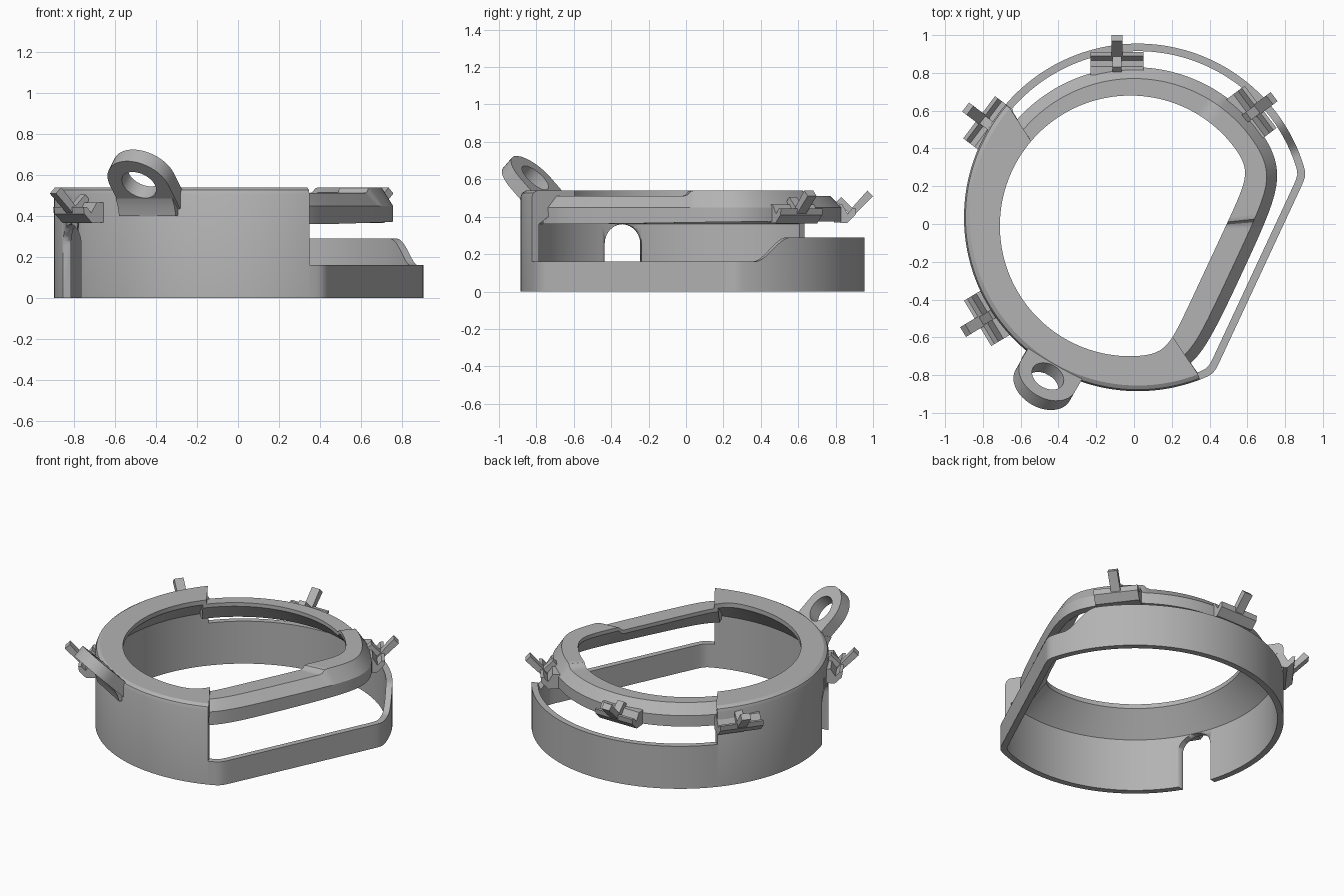
import bpy, bmesh
from math import sin, cos, radians, pi
from mathutils import Vector, Matrix

cube = bpy.data.objects.get("Cube")
if cube:
    bpy.data.objects.remove(cube)

grey = bpy.data.materials.new("plain_grey")
grey.use_nodes = True
grey.diffuse_color = (0.45, 0.45, 0.45, 1)
grey.node_tree.nodes["Principled BSDF"].inputs["Base Color"].default_value = (0.45, 0.45, 0.45, 1)

TALL_START, TALL_END = 139.5, 291
FLAT = radians(-25)                      # direction the flat side faces
WALL_C, HOLE_C, RIM_C = (0.02, 0.035), (-0.02, -0.01), (0, 0)


def finish(name, bm, angle=30):
    bmesh.ops.recalc_face_normals(bm, faces=bm.faces)
    me = bpy.data.meshes.new(name)
    bm.to_mesh(me)
    bm.free()
    ob = bpy.data.objects.new(name, me)
    bpy.context.collection.objects.link(ob)
    me.materials.append(grey)
    bpy.ops.object.select_all(action='DESELECT')
    ob.select_set(True)
    bpy.context.view_layer.objects.active = ob
    bpy.ops.object.shade_smooth_by_angle(angle=radians(angle))
    return ob


def loft(name, sections):
    """Closed sections joined into a capped solid."""
    bm = bmesh.new()
    rows = [[bm.verts.new(p) for p in s] for s in sections]
    n = len(rows[0])
    for a, b in zip(rows, rows[1:]):
        for i in range(n):
            bm.faces.new((a[i], a[(i + 1) % n], b[(i + 1) % n], b[i]))
    bm.faces.new(rows[0])
    bm.faces.new(rows[-1])
    return finish(name, bm)


def slab(name, profile, width, matrix):
    """Profile in local x, z extruded along local y."""
    ends = [[matrix @ Vector((x, s * width / 2, z)) for x, z in profile] for s in (-1, 1)]
    return loft(name, ends)


def edge(deg, centre, radius, flat, p):
    """Point on a circle cut by the flat side, with a rounded corner."""
    t = radians(deg)
    d = flat - centre[0] * cos(FLAT) - centre[1] * sin(FLAT)
    c = cos(t - FLAT)
    r = radius
    if c > 0.05:
        r = (radius ** -p + (d / c) ** -p) ** (-1 / p)
    return centre[0] + r * cos(t), centre[1] + r * sin(t)


def wall(deg, inset=0.0):
    return edge(deg, WALL_C, 0.92 - inset, 0.719 - inset, 90)


def hole(deg):
    return edge(deg, HOLE_C, 0.69, 0.445, 16)


def span(a, b, step=2):
    n = round((b - a) / step)
    return [a + (b - a) * i / n for i in range(n + 1)]


def ramp(v, a, b):
    t = min(1, max(0, (v - a) / (b - a)))
    return t * t * (3 - 2 * t)


# Tall wall with the inward top flange
sections = []
for a in span(TALL_START, TALL_END):
    o, m, c, h, i = wall(a), wall(a, 0.008), wall(a, 0.03), hole(a), wall(a, 0.04)
    sections.append([(*o, 0), (*o, 0.505), (*m, 0.527), (*c, 0.54), (*h, 0.54),
                     (*h, 0.51), (*i, 0.36), (*i, 0)])
tall_wall = loft("tall_wall", sections)

# Arched notch through the wall
arch = [(-0.105, -0.1), (0.105, -0.1)] + [
    (0.105 * cos(pi * k / 20), 0.255 + 0.105 * sin(pi * k / 20)) for k in range(21)]
cutter = slab("notch_cutter", arch, 0.3,
              Matrix.Translation((-0.82, -0.345, 0)) @ Matrix.Rotation(radians(100), 4, 'Z'))
cutter.hide_render = True
mod = tall_wall.modifiers.new("notch", 'BOOLEAN')
mod.object = cutter
mod.solver = 'EXACT'
bpy.context.view_layer.objects.active = tall_wall
bpy.ops.object.select_all(action='DESELECT')
tall_wall.select_set(True)
bpy.ops.object.modifier_apply(modifier=mod.name)
bpy.data.objects.remove(cutter)

# Low wall, stepping up to the back in an S curve
sections = []
for a in span(TALL_END - 360, TALL_START, 1.5):
    o, i = wall(a), wall(a, 0.04)
    z = 0.16 + 0.13 * (ramp(o[1], 0.37, 0.56) if a > 0 else 0)
    sections.append([(*o, 0), (*o, z), (*i, z), (*i, 0)])
loft("low_wall", sections)

# Upper rim over the opening, raised at the corner
sections = []
for a in span(TALL_END - 362, TALL_START + 2, 1.5):
    o = edge(a, RIM_C, 0.83, 0.63, 12)
    m = edge(a, RIM_C, 0.77, 0.57, 14)
    u = edge(a, RIM_C, 0.78, 0.58, 12)
    h = hole(a)
    z = 0.512 + 0.028 * ramp(a, 0, 3) * (1 - ramp(a, 54, 57))
    low = 0.36 + 0.015 * ramp(o[1], -0.75, 0.6)
    sections.append([(*o, low), (*o, 0.45), (*m, z), (*h, z), (*h, z - 0.025), (*u, low)])
loft("upper_rim", sections)

# Four clips: grooved base, slanted arm and inner peg
base = [(-0.07, 0.37), (0.0, 0.365), (0.045, 0.41), (0.05, 0.445), (0.03, 0.445),
        (0.005, 0.415), (-0.025, 0.465), (-0.07, 0.465)]
arm = [(-0.015, 0.40), (0.015, 0.385), (0.14, 0.51), (0.11, 0.54)]
peg = [(0.02, 0.41), (0.04, 0.435), (-0.03, 0.505), (-0.055, 0.48)]
clips = {"back": (-0.09, 0.86, 90), "back_left": (0.63, 0.59, 37),
         "back_right": (-0.78, 0.535, 143), "front_right": (-0.785, -0.5, 211)}
for side, (x, y, deg) in clips.items():
    place = Matrix.Translation((x, y, 0)) @ Matrix.Rotation(radians(deg), 4, 'Z')
    slab(side + "_clip_base", base, 0.28, place)
    slab(side + "_clip_arm", arm, 0.06, place)
    slab(side + "_clip_peg", peg, 0.05, place)

# Slanted eyelet: rounded lug with a round hole
turn = Matrix.Rotation(radians(-120), 4, 'Z')
place = (Matrix.Translation((-0.47, -0.83, 0.58)) @ turn
         @ Matrix.Rotation(radians(-45), 4, 'Y'))
R, r, N = 0.165, 0.09, 48
bm = bmesh.new()
rings = []
for k in range(N):
    t = 2 * pi * k / N
    x, y = R * cos(t), R * sin(t)
    if x < 0:                            # straight legs towards the wall
        s = min(0.19 / max(-cos(t), 1e-6), R / max(abs(sin(t)), 1e-6))
        x, y = s * cos(t), s * sin(t)
    rings.append([bm.verts.new(place @ Vector(v)) for v in (
        (x, y, -0.04), (x, y, 0.04), (r * cos(t), r * sin(t), 0.04), (r * cos(t), r * sin(t), -0.04))])
for k in range(N):
    a, b = rings[k], rings[(k + 1) % N]
    for i in range(4):
        bm.faces.new((a[i], a[(i + 1) % 4], b[(i + 1) % 4], b[i]))
finish("eyelet", bm)

# Support under the eyelet
slab("eyelet_support", [(0.82, 0.41), (0.885, 0.40), (0.9, 0.45), (0.92, 0.485), (0.86, 0.51)],
     0.32, turn)
